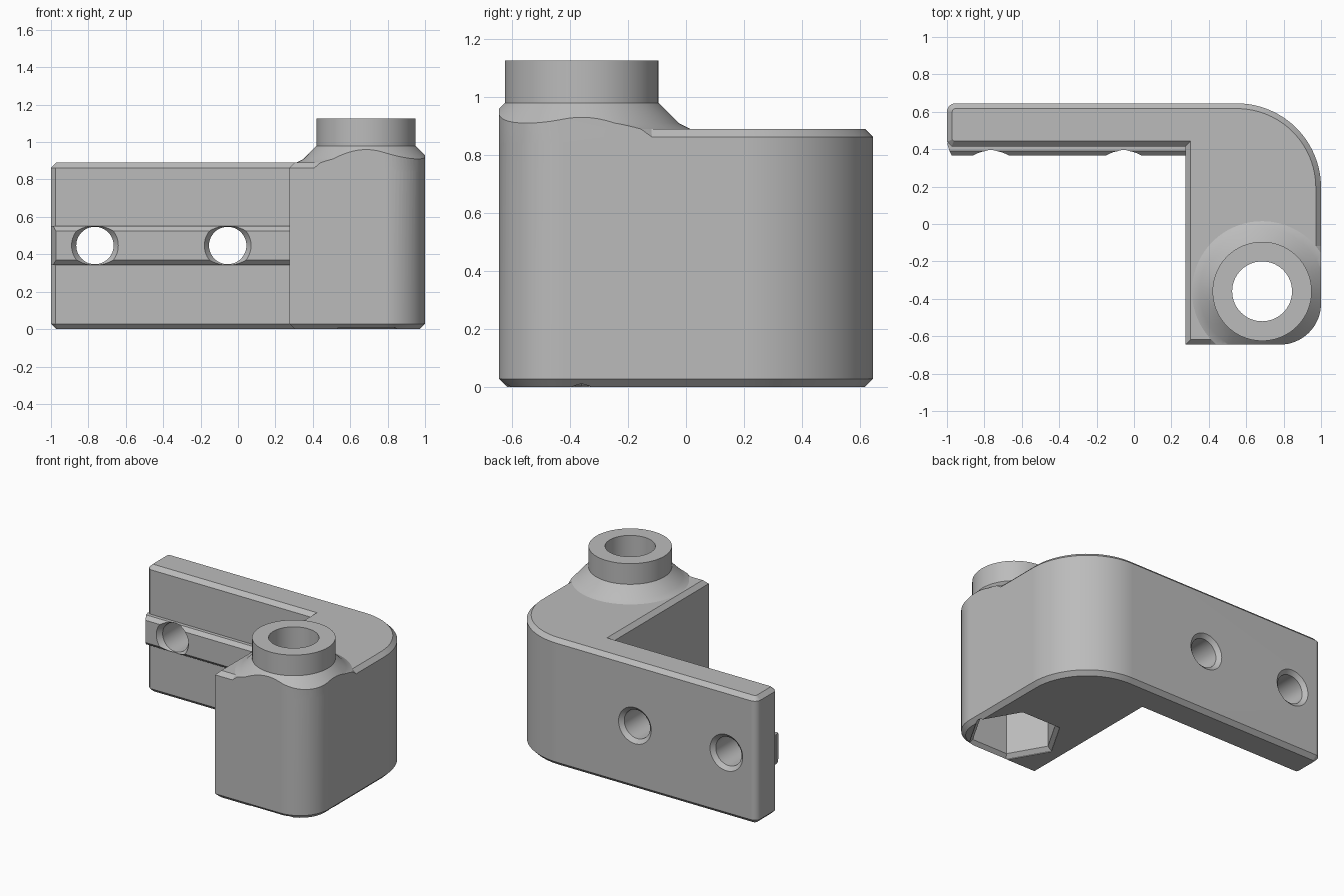
import bpy, bmesh
from math import pi, cos, sin
from mathutils import Vector, Matrix

if "Cube" in bpy.data.objects:
    bpy.data.objects.remove(bpy.data.objects["Cube"], do_unlink=True)

HEIGHT = 0.89
BOSS = Vector((0.685, -0.36, 0))
HOLE_Z = 0.447

grey = bpy.data.materials.new("plain grey")
grey.use_nodes = True
grey.diffuse_color = (0.5, 0.5, 0.5, 1)
grey.node_tree.nodes["Principled BSDF"].inputs["Base Color"].default_value = (0.5, 0.5, 0.5, 1)


def finish(bm, name):
    bmesh.ops.recalc_face_normals(bm, faces=bm.faces)
    mesh = bpy.data.meshes.new(name)
    bm.to_mesh(mesh)
    bm.free()
    mesh.materials.append(grey)
    ob = bpy.data.objects.new(name, mesh)
    bpy.context.collection.objects.link(ob)
    return ob


def prism(name, outline, z0, z1, chamfer=0):
    """Extrude a plan outline, optionally chamfering its top and bottom rims."""
    bm = bmesh.new()
    base = bm.faces.new([bm.verts.new((x, y, z0)) for x, y in outline])
    ext = bmesh.ops.extrude_face_region(bm, geom=[base], use_keep_orig=True)
    bmesh.ops.translate(bm, vec=(0, 0, z1 - z0),
                        verts=[g for g in ext["geom"] if isinstance(g, bmesh.types.BMVert)])
    bmesh.ops.recalc_face_normals(bm, faces=bm.faces)
    if chamfer:
        rims = [e for e in bm.edges if abs(e.verts[0].co.z - e.verts[1].co.z) < 1e-5]
        bmesh.ops.bevel(bm, geom=rims, offset=chamfer, segments=1, affect='EDGES')
    return finish(bm, name)


def lathe(name, profile, matrix, sides=64, phase=0):
    """Stack rings of (radius, height) into a closed solid."""
    bm = bmesh.new()
    rings = [[bm.verts.new(matrix @ Vector((r * cos(phase + 2 * pi * i / sides),
                                            r * sin(phase + 2 * pi * i / sides), h)))
              for i in range(sides)] for r, h in profile]
    for a, b in zip(rings, rings[1:]):
        for i in range(sides):
            j = (i + 1) % sides
            bm.faces.new((a[i], a[j], b[j], b[i]))
    bm.faces.new(rings[0])
    bm.faces.new(rings[-1])
    return finish(bm, name)


def combine(target, tool, operation):
    mod = target.modifiers.new(operation.title(), 'BOOLEAN')
    mod.operation, mod.solver, mod.object = operation, 'EXACT', tool
    bpy.context.view_layer.objects.active = target
    bpy.ops.object.modifier_apply(modifier=mod.name)
    bpy.data.objects.remove(tool, do_unlink=True)


def arc(cx, cy, r, start, steps):
    return [(cx + r * cos(start + pi / 2 * i / steps), cy + r * sin(start + pi / 2 * i / steps))
            for i in range(steps + 1)]


# L-shaped bracket body
outline = ([(0.275, 0.415), (0.275, -0.645)]
           + arc(0.78, -0.425, 0.22, -pi / 2, 16)
           + arc(0.55, 0.195, 0.45, 0, 24)
           + arc(-0.955, 0.6, 0.045, pi / 2, 6)
           + [(-1, 0.44), (-0.975, 0.415)])
body = prism("bracket", outline, 0, HEIGHT, 0.028)

# Flared collar, trimmed flush with the outer walls
collar = lathe("collar", [(0.41, 0.84), (0.395, 0.865), (0.375, 0.89), (0.335, 0.91), (0.265, 0.98)],
               Matrix.Translation(BOSS), 96)
combine(collar, prism("collar_trim", outline, 0.5, 1.2), 'INTERSECT')
combine(body, collar, 'UNION')

# Round boss above the collar
combine(body, lathe("boss", [(0.265, 0.8), (0.265, 1.125)], Matrix.Translation(BOSS), 96), 'UNION')

# Locating rib along the front of the arm, with a slanted free end
rib_half = [(0.43, 0.103), (0.39, 0.103), (0.365, 0.078)]
section = rib_half + [(y, -z) for y, z in reversed(rib_half)]
bm = bmesh.new()
ends = [[bm.verts.new((x + slant * max(0, 0.415 - y) * 0.5, y, HOLE_Z + z)) for y, z in section]
        for x, slant in ((-0.999, 1), (0.3, 0))]
for i in range(len(section)):
    j = (i + 1) % len(section)
    bm.faces.new((ends[0][i], ends[0][j], ends[1][j], ends[1][i]))
for end in ends:
    bm.faces.new(end)
combine(body, finish(bm, "rib"), 'UNION')

# Screw holes, countersunk on both sides
for x in (-0.765, -0.055):
    along_y = Matrix.Translation((x, 0, HOLE_Z)) @ Matrix.Rotation(-pi / 2, 4, 'X')
    combine(body, lathe("screw_hole", [(0.125, 0.3), (0.125, 0.365), (0.1, 0.4),
                                       (0.1, 0.62), (0.127, 0.645), (0.127, 0.75)], along_y, 48),
            'DIFFERENCE')

# Bolt bore and hexagonal pocket below it
at_boss = Matrix.Translation(BOSS)
combine(body, lathe("bore", [(0.16, 0.3), (0.16, 1.3)], at_boss), 'DIFFERENCE')
combine(body, lathe("hex_pocket", [(0.306, -0.1), (0.306, 0.004), (0.278, 0.03), (0.278, 0.5)],
                    at_boss, 6), 'DIFFERENCE')

# Smooth curved walls, crisp edges
bpy.ops.object.select_all(action='DESELECT')
body.select_set(True)
bpy.context.view_layer.objects.active = body
bpy.ops.object.shade_smooth_by_angle(angle=pi / 9)
normals = body.modifiers.new("Weighted normals", 'WEIGHTED_NORMAL')
normals.keep_sharp = True
